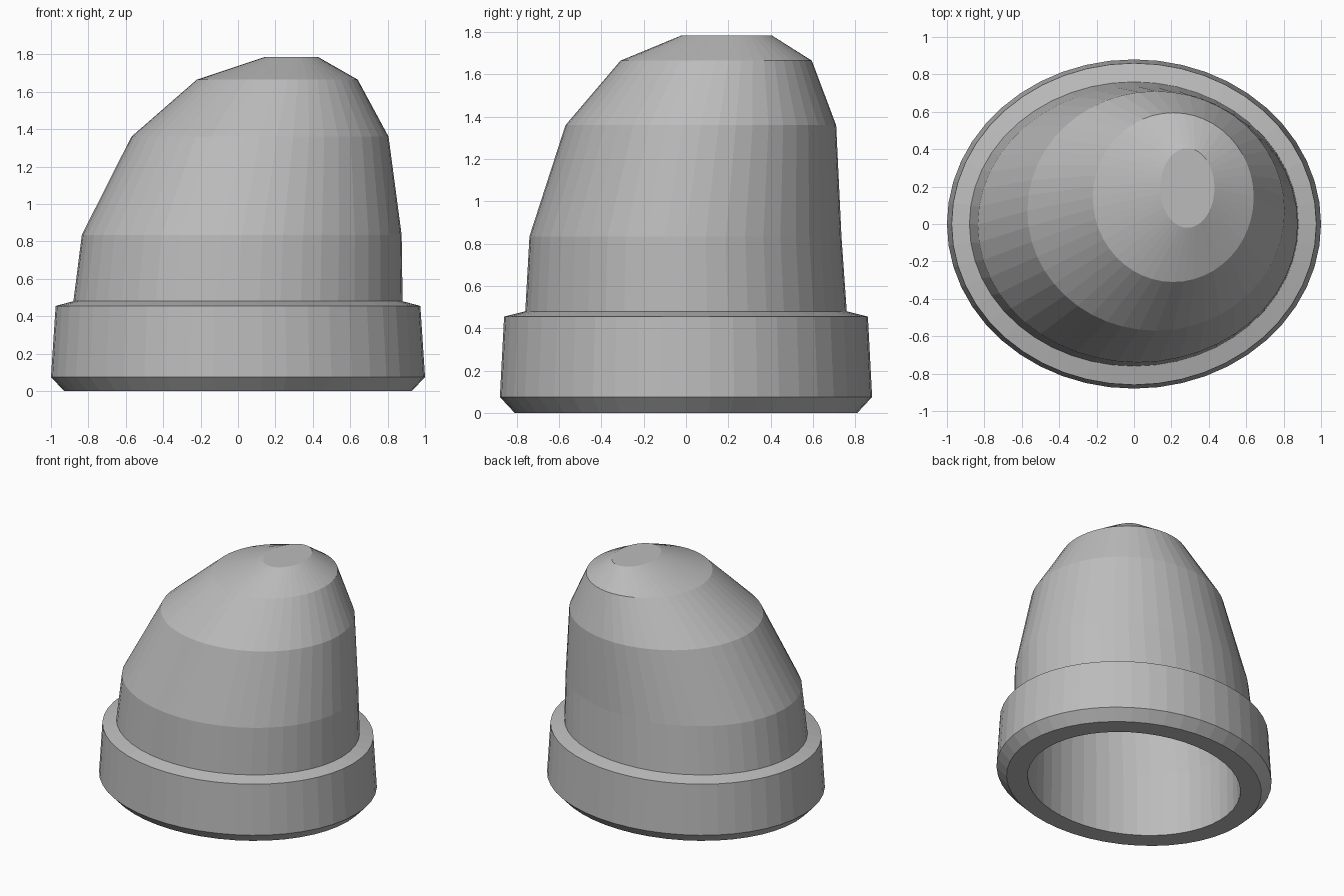
import bpy
import bmesh
import math

if "Cube" in bpy.data.objects:
    bpy.data.objects.remove(bpy.data.objects["Cube"])

SEG = 48

# Elliptical sections: z, x min, x max, y min, y max
OUTER = [
    (0.00, -0.93, 0.93, -0.81, 0.81),
    (0.075, -1.00, 1.00, -0.88, 0.88),
    (0.455, -0.975, 0.975, -0.86, 0.86),
    (0.48, -0.88, 0.88, -0.76, 0.76),
    (0.835, -0.835, 0.875, -0.74, 0.735),
    (1.36, -0.57, 0.805, -0.57, 0.71),
    (1.665, -0.22, 0.64, -0.31, 0.595),
    (1.785, 0.14, 0.43, -0.02, 0.405),
]
INNER = [
    (0.00, -0.78, 0.78, -0.67, 0.67),
    (0.48, -0.77, 0.78, -0.66, 0.66),
    (0.82, -0.73, 0.77, -0.64, 0.635),
    (1.32, -0.47, 0.70, -0.47, 0.61),
    (1.58, -0.16, 0.56, -0.24, 0.52),
    (1.68, 0.16, 0.41, 0.00, 0.38),
]


def add_ring(bm, section):
    z, x0, x1, y0, y1 = section
    return [bm.verts.new(((x0 + x1) / 2 + (x1 - x0) / 2 * math.cos(2 * math.pi * i / SEG),
                          (y0 + y1) / 2 + (y1 - y0) / 2 * math.sin(2 * math.pi * i / SEG), z))
            for i in range(SEG)]


def bridge(bm, a, b):
    for i in range(SEG):
        j = (i + 1) % SEG
        bm.faces.new((a[i], a[j], b[j], b[i]))


# Hollow leaning cap: down the inside, across the bottom rim, up the outside
bm = bmesh.new()
rings = [add_ring(bm, s) for s in INNER[::-1] + OUTER]
for lower, upper in zip(rings, rings[1:]):
    bridge(bm, lower, upper)
bm.faces.new(rings[0])
bm.faces.new(rings[-1])
bmesh.ops.recalc_face_normals(bm, faces=bm.faces)

mesh = bpy.data.meshes.new("hollow_cap")
bm.to_mesh(mesh)
bm.free()
cap = bpy.data.objects.new("hollow_cap", mesh)
bpy.context.collection.objects.link(cap)

# Plain grey finish
grey = bpy.data.materials.new("grey")
grey.diffuse_color = (0.5, 0.5, 0.5, 1)
grey.use_nodes = True
grey.node_tree.nodes["Principled BSDF"].inputs["Base Color"].default_value = grey.diffuse_color
mesh.materials.append(grey)
